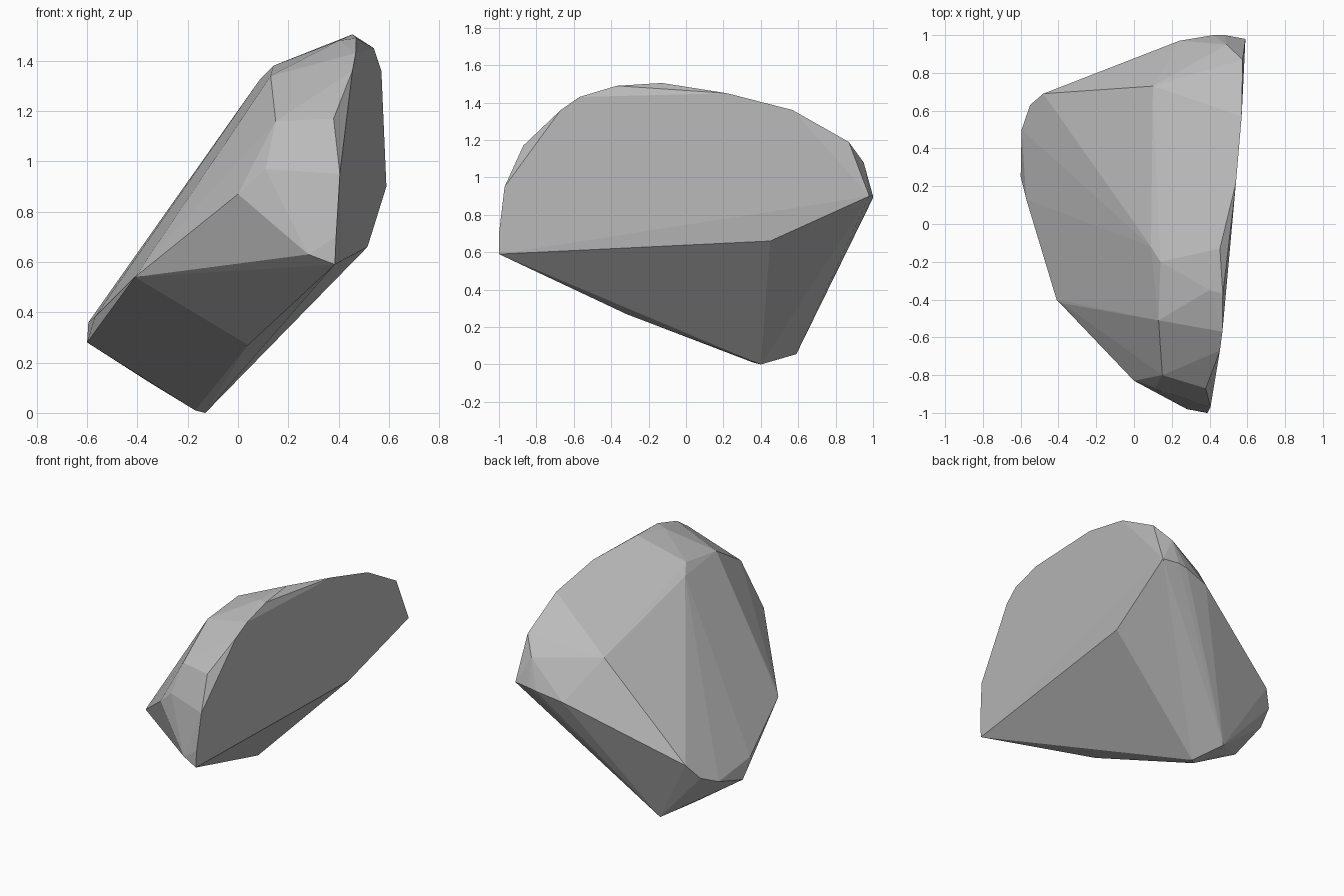
import bpy, bmesh

if "Cube" in bpy.data.objects:
    bpy.data.objects.remove(bpy.data.objects["Cube"])

# Corner points of the faceted rock, grouped by region
right_facet = [(.385, -1, .59), (.515, .45, .66), (.59, .98, .9), (.575, .87, 1.19),
               (.57, .57, 1.36), (.54, .22, 1.45), (.47, -.37, 1.49), (.468, -.57, 1.43),
               (.455, -.67, 1.36), (.405, -.97, .95), (.39, -1, .7)]
crown = [(.455, -.13, 1.505), (.4, -.35, 1.48), (.14, -.2, 1.38), (.09, -.12, 1.33),
         (.13, -.51, 1.34)]
front = [(.38, -.87, 1.17), (.15, -.8, 1.16), (.11, -.87, .97), (0, -.83, .87),
         (.28, -.98, .63), (-.41, -.4, .54), (-.38, -.42, .58)]
back = [(.49, .95, 1.08), (.48, 1, .9), (.42, 1, .89), (.24, .97, .85),
        (.1, .73, 1.1), (0, .67, .98), (-.48, .69, .51), (-.55, .63, .42)]
left = [(-.595, .5, .36), (-.6, .25, .28), (-.57, .13, .38)]
base = [(-.13, .4, 0), (-.17, .36, .01), (-.22, .59, .055), (-.35, .4, .12),
        (.04, -.32, .27)]

# Wrap the points in a convex skin
bm = bmesh.new()
for p in right_facet + crown + front + back + left + base:
    bm.verts.new(p)
hull = bmesh.ops.convex_hull(bm, input=bm.verts[:])
loose = [v for v in bm.verts if not v.link_faces]
bmesh.ops.delete(bm, geom=loose, context='VERTS')

# Merge nearly flat neighbours into broad facets
bmesh.ops.dissolve_limit(bm, angle_limit=.05, verts=bm.verts[:], edges=bm.edges[:])
bmesh.ops.recalc_face_normals(bm, faces=bm.faces[:])
mesh = bpy.data.meshes.new("rock")
bm.to_mesh(mesh)
bm.free()

# Plain grey stone
stone = bpy.data.materials.new("grey stone")
stone.diffuse_color = (.5, .5, .5, 1)
stone.use_nodes = True
stone.node_tree.nodes["Principled BSDF"].inputs["Base Color"].default_value = stone.diffuse_color
mesh.materials.append(stone)
rock = bpy.data.objects.new("rock", mesh)
bpy.context.collection.objects.link(rock)
